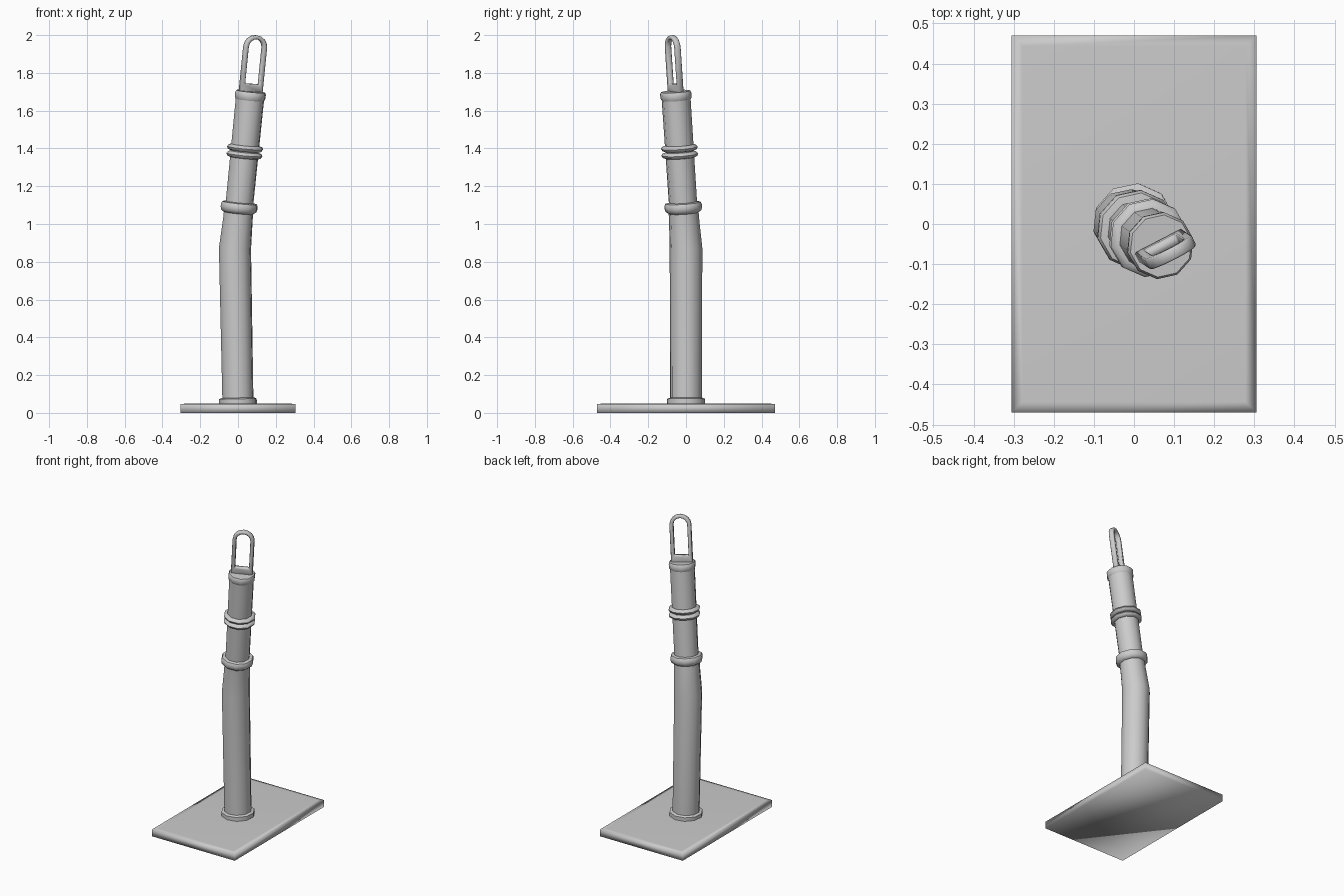
import bpy, bmesh, math
from mathutils import Vector

if "Cube" in bpy.data.objects:
    bpy.data.objects.remove(bpy.data.objects["Cube"])

SIDES = 10
PHASE = math.radians(12)
BEND = Vector((-0.016, 0.0, 0.87))      # where the post kinks
LEAN = Vector((0.1, -0.066, 1.0))       # direction of the leaning part
FOOT = Vector((0, 0, 0.04))
RISE = (BEND - FOOT) / (BEND.z - FOOT.z)


def axis_frame(z):
    """Centre of the post at height z, and its direction there."""
    if z < BEND.z - 0.001:
        return BEND + RISE * (z - BEND.z), RISE.normalized()
    d = LEAN if z > BEND.z + 0.001 else RISE + LEAN
    return BEND + LEAN * (z - BEND.z), d.normalized()


def finish(name, bm, angle=50):
    bmesh.ops.recalc_face_normals(bm, faces=bm.faces)
    me = bpy.data.meshes.new(name)
    bm.to_mesh(me)
    bm.free()
    ob = bpy.data.objects.new(name, me)
    bpy.context.collection.objects.link(ob)
    bpy.ops.object.select_all(action='DESELECT')
    ob.select_set(True)
    bpy.context.view_layer.objects.active = ob
    bpy.ops.object.shade_smooth_by_angle(angle=math.radians(angle))
    return ob


def turned(name, profile):
    """Sweep a (height, radius) profile around the bent post axis."""
    bm = bmesh.new()
    rings = []
    for z, r in profile:
        c, d = axis_frame(z)
        u = Vector((1, 0, 0))
        u = (u - d * u.dot(d)).normalized()
        v = d.cross(u)
        rings.append([bm.verts.new(c + r * (u * math.cos(a) + v * math.sin(a)))
                      for a in (PHASE + i * math.tau / SIDES for i in range(SIDES))])
    for a, b in zip(rings, rings[1:]):
        for i in range(SIDES):
            j = (i + 1) % SIDES
            bm.faces.new((a[i], a[j], b[j], b[i]))
    bm.faces.new(rings[0])
    bm.faces.new(rings[-1])
    return finish(name, bm)


# base plate, softly shaded towards its border
bm = bmesh.new()
bmesh.ops.create_cube(bm, size=1)
for v in bm.verts:
    v.co = (v.co.x * 0.61, v.co.y * 0.94, (v.co.z + 0.5) * 0.047)
top = [f for f in bm.faces if f.calc_center_median().z > 0.04]
bmesh.ops.inset_region(bm, faces=top, thickness=0.038)
for v in top[0].verts:
    v.co.z = 0.049
finish("base_plate", bm, 180)

# post and its collars
turned("foot_collar", [(0.045, 0.102), (0.074, 0.102), (0.08, 0.088)])
turned("lower_post", [(0.05, 0.084), (0.87, 0.087), (1.03, 0.08), (1.08, 0.08)])
turned("upper_post", [(1.06, 0.075), (1.68, 0.077)])
turned("joint_collar", [(1.058, 0.08), (1.07, 0.096), (1.085, 0.1),
                        (1.1, 0.1), (1.112, 0.094), (1.116, 0.074)])
for i, z in enumerate((1.367, 1.403)):
    turned(f"band_{i + 1}", [(z - 0.017, 0.078), (z - 0.012, 0.092), (z, 0.098),
                             (z + 0.01, 0.092), (z + 0.015, 0.078)])
turned("top_cap", [(1.655, 0.076), (1.668, 0.083), (1.69, 0.084), (1.702, 0.078)])


# flat hanging loop on top
def arch(half, bottom, spring, crown, n=8):
    pts = [(half, bottom)]
    for i in range(n + 1):
        a = math.pi * i / n
        pts.append((half * math.cos(a), spring + (crown - spring) * math.sin(a)))
    return pts + [(-half, bottom)]


d = LEAN.normalized()
u = Vector((math.cos(math.radians(27)), math.sin(math.radians(27)), 0))
u = (u - d * u.dot(d)).normalized()
n = d.cross(u)
bm = bmesh.new()
loops = []
for pts in (arch(0.066, 1.69, 1.935, 1.999), arch(0.043, 1.742, 1.935, 1.979)):
    for s in (-0.015, 0.015):
        loops.append([bm.verts.new(BEND + LEAN * (z - BEND.z) + u * x + n * s)
                      for x, z in pts])
out_back, out_front, in_back, in_front = loops
for a, b in ((out_back, out_front), (out_front, in_front),
             (in_front, in_back), (in_back, out_back)):
    for i in range(len(a)):
        j = (i + 1) % len(a)
        bm.faces.new((a[i], a[j], b[j], b[i]))
loop = finish("hanging_loop", bm, 100)
bev = loop.modifiers.new("soft_edges", 'BEVEL')
bev.width = 0.004
bev.segments = 1
bev.limit_method = 'ANGLE'
bev.angle_limit = math.radians(50)
